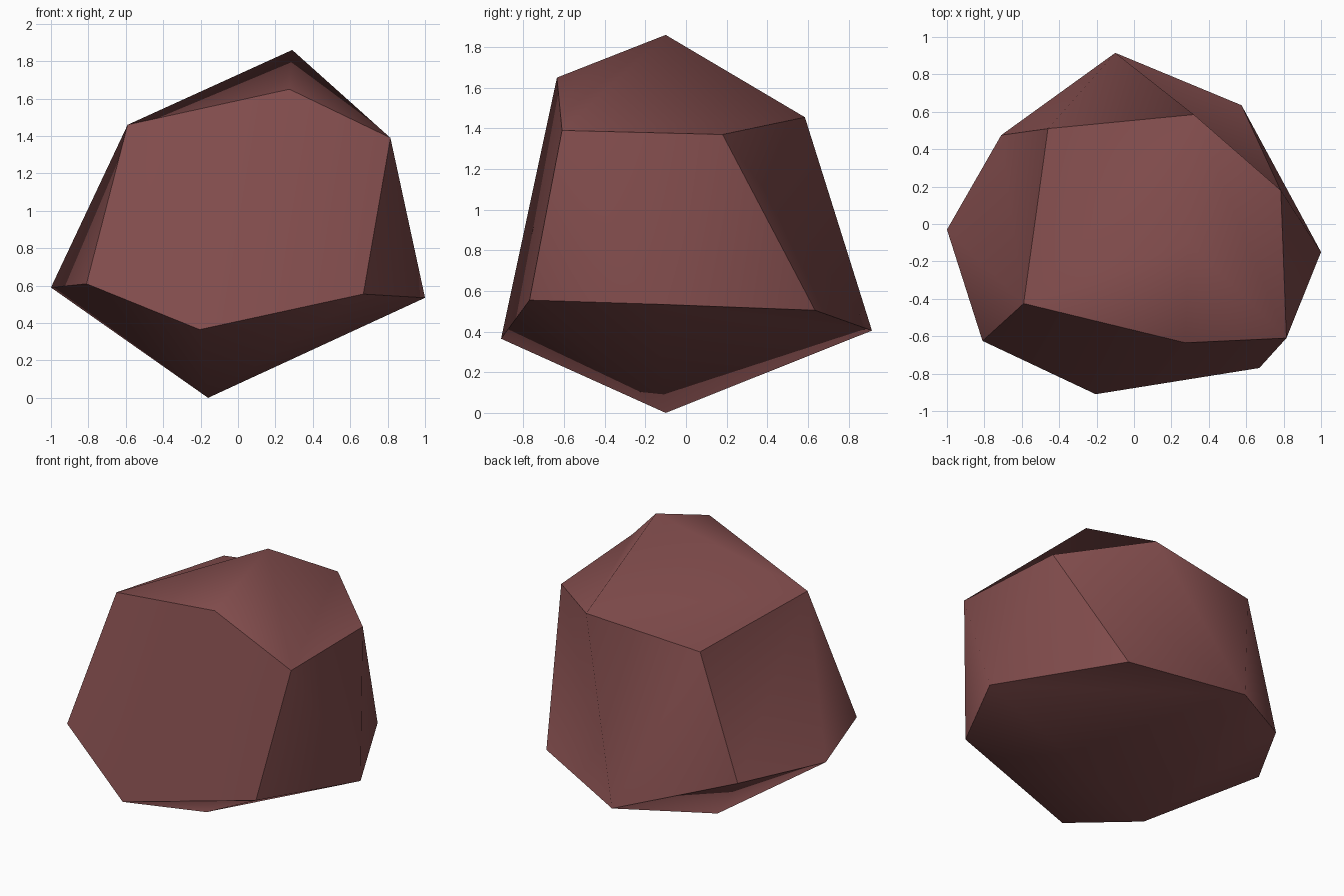
import bpy
import bmesh

if "Cube" in bpy.data.objects:
    bpy.data.objects.remove(bpy.data.objects["Cube"])

# corner points of the chipped rock
peak = (0.29, -0.10, 1.86)
upper_ring = [(0.275, -0.635, 1.65), (0.815, -0.61, 1.39), (0.785, 0.18, 1.37),
              (0.32, 0.585, 1.455), (-0.46, 0.51, 1.38), (-0.59, -0.425, 1.46)]
lower_ring = [(-0.205, -0.91, 0.365), (0.67, -0.77, 0.555), (1.0, -0.15, 0.535),
              (0.575, 0.635, 0.505), (-0.10, 0.915, 0.405), (-0.71, 0.475, 0.565),
              (-1.0, -0.03, 0.59), (-0.81, -0.625, 0.61)]
base = (-0.16, -0.10, 0.0)

bm = bmesh.new()
top, bottom = bm.verts.new(peak), bm.verts.new(base)
up = [bm.verts.new(c) for c in upper_ring]
low = [bm.verts.new(c) for c in lower_ring]


def facet(*fans):
    """One chipped side, made of triangle fans (hub, rim), smooth inside."""
    faces = [bm.faces.new((hub, a, b)) for hub, rim in fans
             for a, b in zip(rim, rim[1:])]
    for face in faces:
        face.smooth = True
    return set(faces)


facets = [
    # cap
    facet((up[3], [up[2], up[1], top, up[5], up[4]]), (up[0], [up[1], top, up[5]])),
    # underside
    facet((bottom, low[4:] + low[:3] + [low[4]]), (low[4], [low[2], low[3]])),
    # front, right, back, left
    facet((low[0], [low[1], up[1], up[0], up[5], low[7]])),
    facet((low[2], [low[3], up[2], up[1], low[1]])),
    facet((low[4], [low[5], up[4], up[3], up[2], low[3]])),
    facet((up[5], [low[7], low[6], low[5], up[4]])),
]
bmesh.ops.recalc_face_normals(bm, faces=bm.faces)

# crisp edges only where two facets meet
for edge in bm.edges:
    edge.smooth = any(set(edge.link_faces) <= f for f in facets)

mesh = bpy.data.meshes.new("rock")
bm.to_mesh(mesh)
bm.free()
rock = bpy.data.objects.new("rock", mesh)
bpy.context.collection.objects.link(rock)

# reddish brown stone
stone = bpy.data.materials.new("red_brown_stone")
stone.diffuse_color = (0.225, 0.074, 0.074, 1.0)
stone.use_nodes = True
stone.node_tree.nodes["Principled BSDF"].inputs["Base Color"].default_value = stone.diffuse_color
mesh.materials.append(stone)
